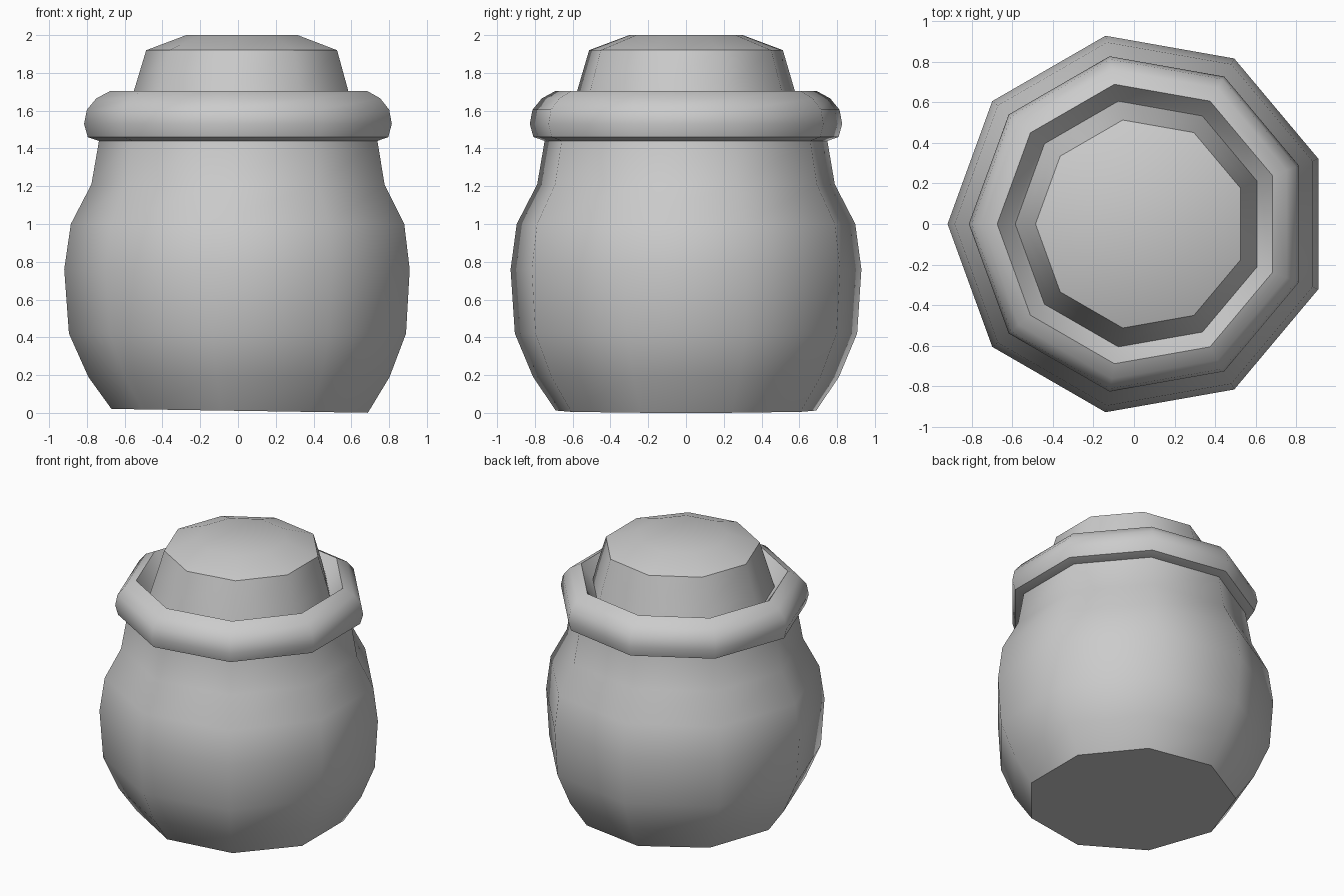
import bpy, bmesh
from math import sin, cos, pi, radians

if "Cube" in bpy.data.objects:
    bpy.data.objects.remove(bpy.data.objects["Cube"])

SIDES = 9


def lathe(name, profile, cap_bottom=False, cap_top=False, tilt=0.0):
    """Revolve (radius, z, x offset) points into a nine-sided part."""
    bm = bmesh.new()
    rings = []
    for r, z, cx in profile:
        ring = []
        for i in range(SIDES):
            a = pi + 2 * pi * i / SIDES
            ring.append(bm.verts.new((cx + r * cos(a), r * sin(a), z)))
        rings.append(ring)
    for v in rings[0]:
        v.co.z -= tilt * v.co.x
    for low, high in zip(rings, rings[1:]):
        for i in range(SIDES):
            j = (i + 1) % SIDES
            bm.faces.new((low[i], low[j], high[j], high[i]))
    if cap_bottom:
        bm.faces.new(rings[0][::-1])
    if cap_top:
        bm.faces.new(rings[-1])
    mesh = bpy.data.meshes.new(name)
    bm.to_mesh(mesh)
    bm.free()
    obj = bpy.data.objects.new(name, mesh)
    bpy.context.collection.objects.link(obj)
    bpy.ops.object.select_all(action='DESELECT')
    obj.select_set(True)
    bpy.context.view_layer.objects.active = obj
    bpy.ops.object.shade_smooth_by_angle(angle=radians(45))
    return obj


# Round pot body, with a slightly uneven base
lathe("pot_body", [
    (0.70, 0.011, 0.03), (0.822, 0.19, 0.03), (0.92, 0.42, 0.025),
    (0.943, 0.76, 0.023), (0.91, 1.00, 0.025), (0.80, 1.21, 0.024),
    (0.76, 1.44, 0.024)], cap_bottom=True, tilt=0.015)

# Thick rolled rim with a sloping inner lip
lathe("rim", [
    (0.75, 1.44, 0.024), (0.76, 1.44, 0.024), (0.82, 1.46, 0.025),
    (0.84, 1.53, 0.025), (0.825, 1.605, 0.025), (0.775, 1.665, 0.025),
    (0.70, 1.705, 0.025), (0.63, 1.61, 0.025), (0.60, 1.58, 0.028)])

# Tapered stopper lid
lathe("lid", [
    (0.62, 1.58, 0.03), (0.585, 1.705, 0.034), (0.521, 1.92, 0.035),
    (0.304, 2.00, 0.03)], cap_bottom=True, cap_top=True)
